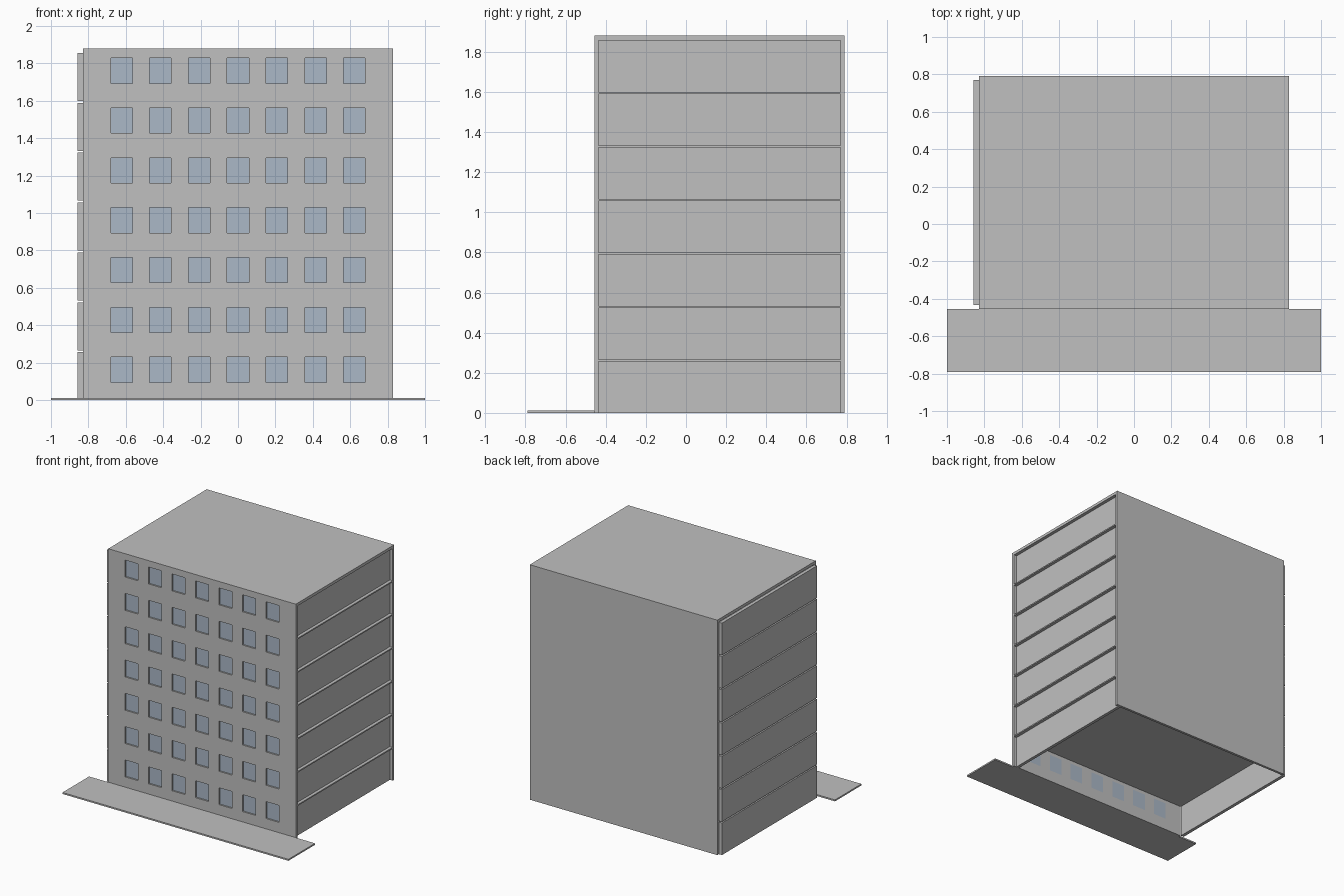
import bpy
import bmesh

if "Cube" in bpy.data.objects:
    bpy.data.objects.remove(bpy.data.objects["Cube"], do_unlink=True)


def make_material(name, color):
    mat = bpy.data.materials.new(name)
    mat.use_nodes = True
    mat.diffuse_color = (*color, 1)
    mat.node_tree.nodes["Principled BSDF"].inputs["Base Color"].default_value = (*color, 1)
    return mat


concrete = make_material("concrete grey", (0.527, 0.527, 0.527))
glass = make_material("window blue", (0.41, 0.485, 0.575))


def add_object(name, bm, mat):
    mesh = bpy.data.meshes.new(name)
    bm.to_mesh(mesh)
    bm.free()
    mesh.materials.append(mat)
    obj = bpy.data.objects.new(name, mesh)
    bpy.context.collection.objects.link(obj)
    return obj


def add_box(name, x, y, z, mat=concrete):
    """Box from (low, high) pairs on each axis."""
    bm = bmesh.new()
    bmesh.ops.create_cube(bm, size=1)
    for v in bm.verts:
        v.co = [lo + (c + 0.5) * (hi - lo) for c, (lo, hi) in zip(v.co, (x, y, z))]
    return add_object(name, bm, mat)


HALF = 0.83
FRONT, BACK, TOP = -0.455, 0.79, 1.88
WALL = 0.02
FLOORS, COLUMNS = 7, 7
STOREY = 0.2665
WIN_W, WIN_H, PITCH = 0.115, 0.135, 0.2075
inside = (FRONT + WALL, BACK - WALL)

# Outer shell
add_box("back_wall", (-HALF, HALF), (BACK - WALL, BACK), (0, TOP))
add_box("roof", (-HALF, HALF), inside, (TOP - 0.023, TOP))

# Front wall: a grid of cells with the window cells left open
xs, zs = [-HALF], [0]
for i in range(COLUMNS):
    cx = (i - (COLUMNS - 1) / 2) * PITCH
    xs += [cx - WIN_W / 2, cx + WIN_W / 2]
for i in range(FLOORS):
    cz = 0.162 + i * STOREY
    zs += [cz - WIN_H / 2, cz + WIN_H / 2]
xs.append(HALF)
zs.append(TOP)

bm = bmesh.new()
grid = [[bm.verts.new((x, FRONT, z)) for x in xs] for z in zs]
for r in range(len(zs) - 1):
    for c in range(len(xs) - 1):
        if not (r % 2 and c % 2):
            bm.faces.new((grid[r][c], grid[r][c + 1], grid[r + 1][c + 1], grid[r + 1][c]))
wall = add_object("front_wall", bm, concrete)
solid = wall.modifiers.new("thickness", "SOLIDIFY")
solid.thickness = WALL
solid.offset = -1

# Window panes set back in their openings
for r in range(1, len(zs) - 1, 2):
    for c in range(1, len(xs) - 1, 2):
        add_box(f"window_{r // 2 + 1}_{c // 2 + 1}", (xs[c], xs[c + 1]),
                (FRONT + 0.012, FRONT + WALL), (zs[r], zs[r + 1]), glass)

# Storeys: side panels proud on one side and recessed on the other, slabs between
for i in range(FLOORS):
    base = i * STOREY
    panel = (base, base + STOREY - 0.01)
    add_box(f"right_panel_{i + 1}", (-HALF - 0.027, -HALF), (inside[0] + 0.003, inside[1]), panel)
    add_box(f"left_panel_{i + 1}", (HALF - 0.05, HALF - 0.025), inside, panel)
    if i:
        add_box(f"floor_slab_{i}", (-HALF, HALF), inside, (base - 0.01, base))

# Pavement in front
add_box("pavement", (-1, 1), (-0.79, FRONT), (0, 0.012))
